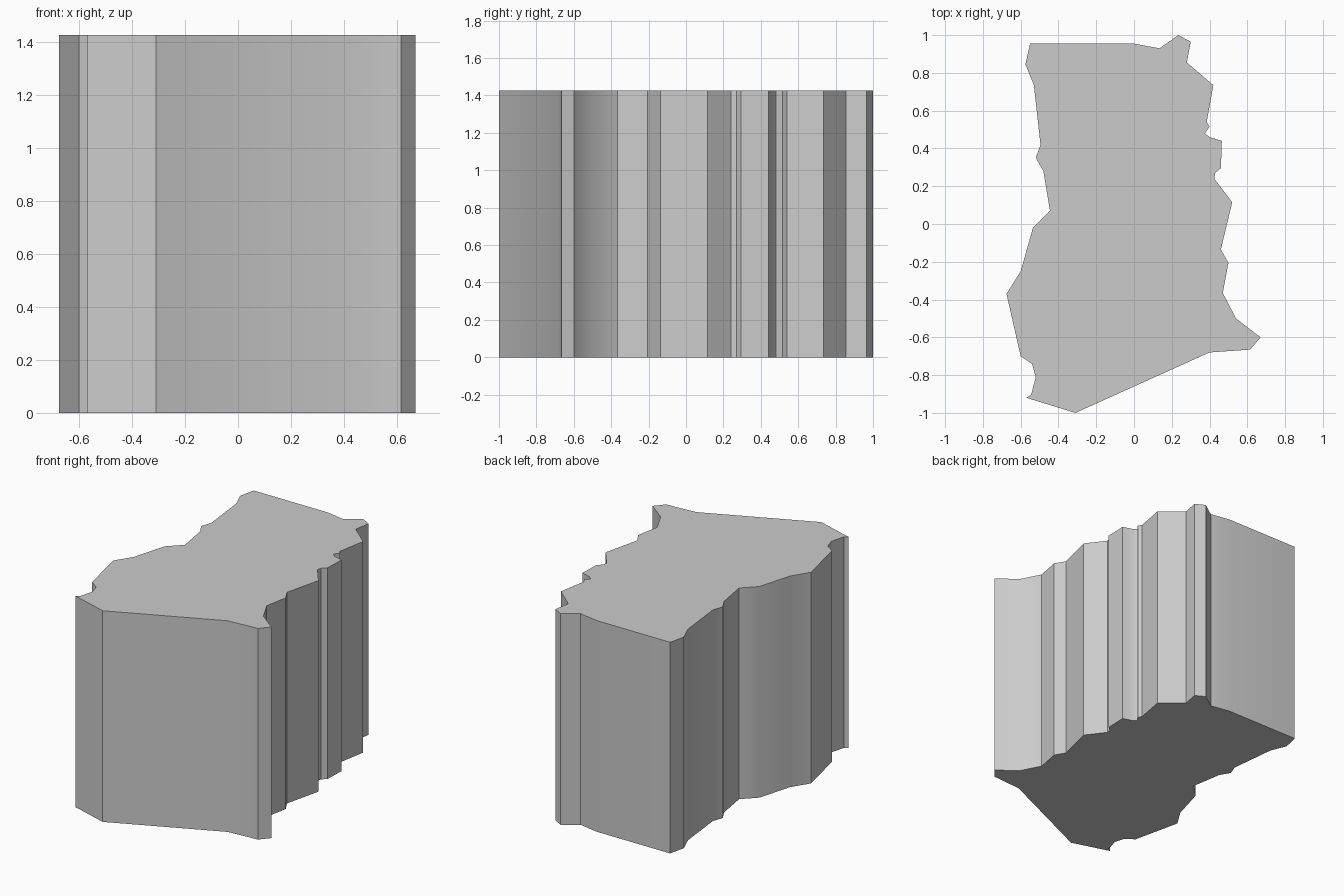
import bpy
import bmesh
import math

HEIGHT = 1.425

default_cube = bpy.data.objects.get("Cube")
if default_cube:
    bpy.data.objects.remove(default_cube, do_unlink=True)

# Edges of the footprint, each listed clockwise seen from above
back_edge = [(-.55, .955), (0, .955), (.135, .93), (.235, 1), (.3, .965)]
right_hand_edge = [
    (.28, .855), (.42, .735), (.385, .54), (.4, .515), (.375, .48),
    (.4, .46), (.465, .44), (.46, .295), (.43, .27), (.425, .24),
    (.52, .115), (.46, -.135), (.5, -.205), (.47, -.365), (.54, -.5),
    (.67, -.6)]
front_edge = [(.615, -.665), (.4, -.68), (-.31, -1), (-.57, -.92)]
left_hand_edge = [
    (-.545, -.905), (-.52, -.81), (-.54, -.74), (-.6, -.7), (-.675, -.37),
    (-.6, -.25), (-.535, -.02), (-.445, .07), (-.48, .28), (-.52, .35),
    (-.495, .42), (-.53, .735), (-.575, .845)]


def make_material(name, colour):
    material = bpy.data.materials.new(name)
    material.use_nodes = True
    material.diffuse_color = colour
    shader = material.node_tree.nodes["Principled BSDF"]
    shader.inputs["Base Color"].default_value = colour
    return material


def extrude_outline(name, outline, height, material):
    """Raise a flat outline into a closed block standing on the ground."""
    bm = bmesh.new()
    base = bm.faces.new([bm.verts.new((x, y, 0)) for x, y in outline])
    raised = bmesh.ops.extrude_face_region(
        bm, geom=[base], use_keep_orig=True)
    top_verts = [item for item in raised["geom"]
                 if isinstance(item, bmesh.types.BMVert)]
    bmesh.ops.translate(bm, verts=top_verts, vec=(0, 0, height))
    bmesh.ops.recalc_face_normals(bm, faces=bm.faces)

    mesh = bpy.data.meshes.new(name)
    bm.to_mesh(mesh)
    bm.free()
    mesh.materials.append(material)
    block = bpy.data.objects.new(name, mesh)
    bpy.context.collection.objects.link(block)
    return block


# Solid block with ragged, vertical sides
grey = make_material("plain grey", (.6, .6, .6, 1))
outline = back_edge + right_hand_edge + front_edge + left_hand_edge
block = extrude_outline("ragged_block", outline, HEIGHT, grey)

# Soften shallow corners, keep the rims and steep corners crisp
bpy.ops.object.select_all(action="DESELECT")
block.select_set(True)
bpy.context.view_layer.objects.active = block
bpy.ops.object.shade_smooth_by_angle(angle=math.radians(30))
